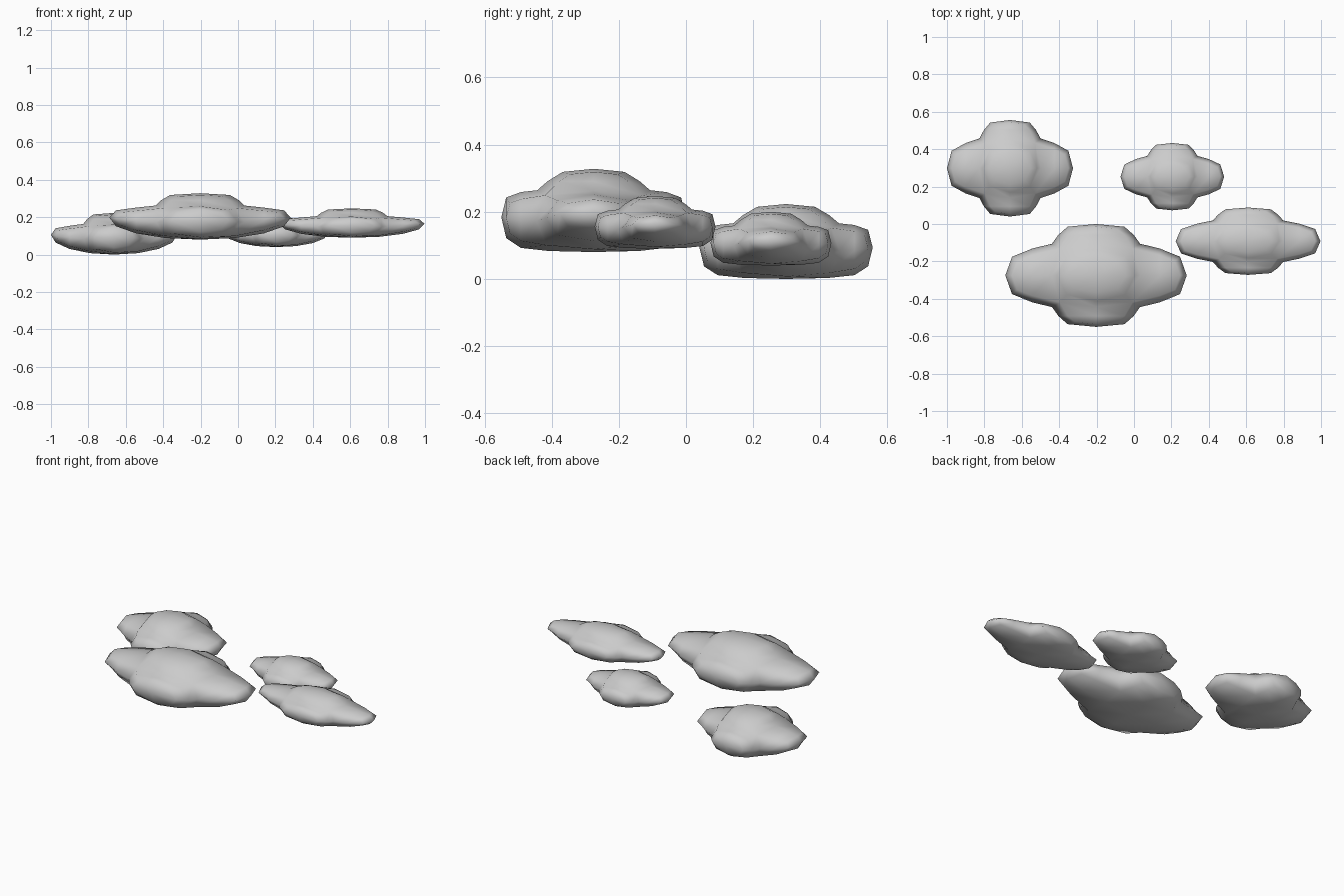
import bpy, bmesh
from mathutils import Vector

if "Cube" in bpy.data.objects:
    bpy.data.objects.remove(bpy.data.objects["Cube"])


def pull(bm, face, ends):
    """Extrude one core face and move its corners to `ends`."""
    new = bmesh.ops.extrude_discrete_faces(bm, faces=[face])["faces"][0]
    for v in new.verts:
        v.co = ends(1 if v.co.x > 0 else -1, 1 if v.co.y > 0 else -1, v.co.z > 0.35)


def make_cloud(name, centre, half_x, half_y, z0, z1):
    bm = bmesh.new()
    # core block, in a unit frame (x, y in -1..1, z in 0..1)
    bmesh.ops.create_cube(bm, size=2)
    bm.normal_update()
    core = [(f, f.normal.copy()) for f in bm.faces]
    for v in bm.verts:
        v.co = Vector((v.co.x * 0.41, v.co.y * 0.578, 0.70 if v.co.z > 0 else 0.0))
    # side puffs and the top puff
    for face, n in core:
        if abs(n.x) > 0.5:
            pull(bm, face, lambda x, y, up: Vector((x, 0.465 * y, 0.68 if up else 0.27)))
        elif abs(n.y) > 0.5:
            pull(bm, face, lambda x, y, up: Vector((0.42 * x, y, 0.74 if up else 0.10)))
        elif n.z > 0.5:
            pull(bm, face, lambda x, y, up: Vector((0.445 * x, 0.42 * y, 1.0)))
    # fit to the cloud's own size
    for v in bm.verts:
        v.co = Vector((v.co.x * half_x, v.co.y * half_y, v.co.z * (z1 - z0)))
    bmesh.ops.recalc_face_normals(bm, faces=bm.faces)
    me = bpy.data.meshes.new(name)
    bm.to_mesh(me)
    bm.free()
    me.shade_smooth()
    ob = bpy.data.objects.new(name, me)
    ob.location = (centre[0], centre[1], z0)
    bpy.context.collection.objects.link(ob)
    # one rounding step
    sub = ob.modifiers.new("Round", "SUBSURF")
    sub.levels = sub.render_levels = 1
    sub.use_limit_surface = False


make_cloud("cloud_large", (-0.203, -0.275), 0.485, 0.275, 0.08, 0.328)
make_cloud("cloud_left", (-0.663, 0.298), 0.337, 0.258, 0.0, 0.223)
make_cloud("cloud_small", (0.205, 0.253), 0.277, 0.18, 0.04, 0.20)
make_cloud("cloud_right", (0.61, -0.092), 0.387, 0.18, 0.09, 0.247)
